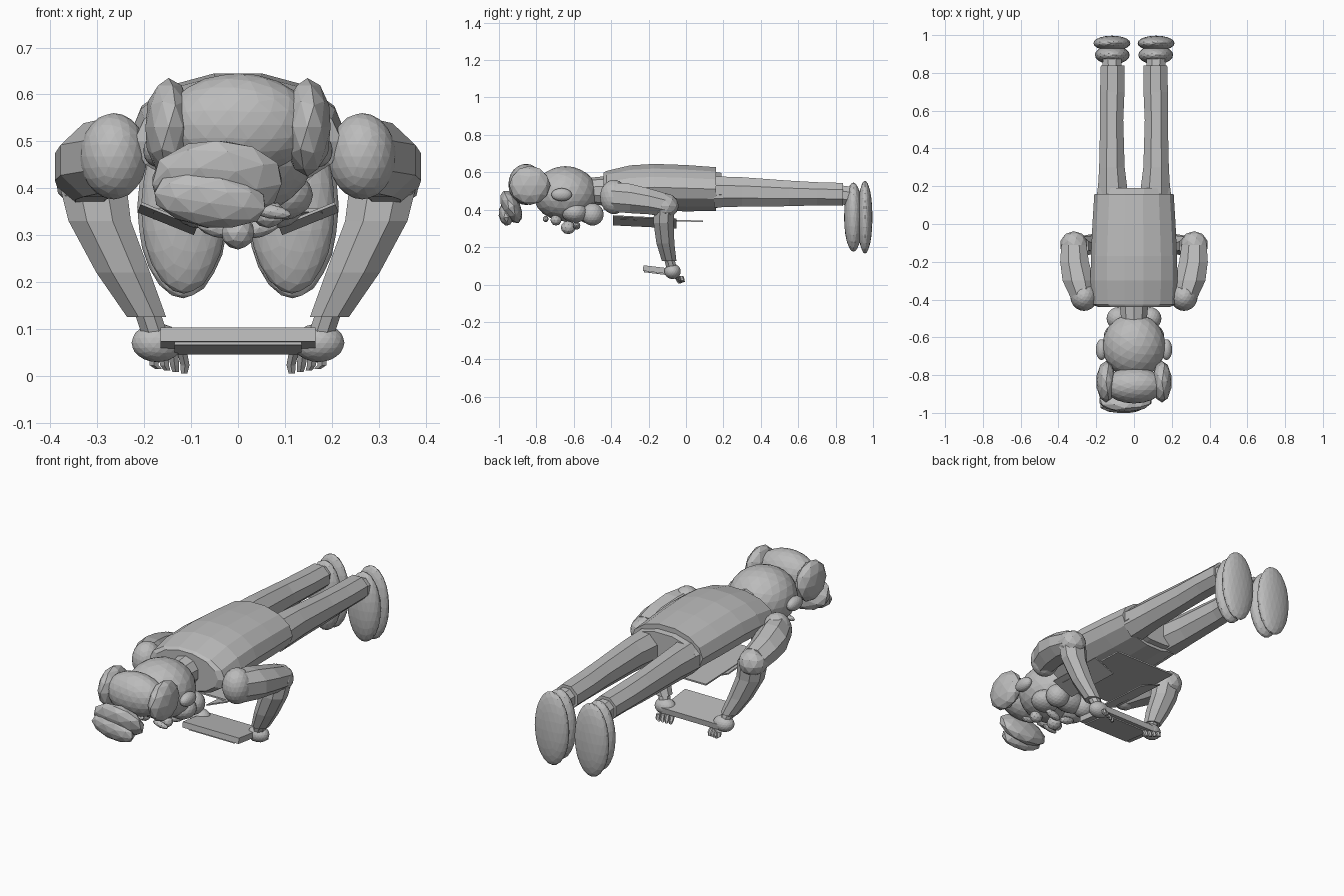
import bpy, bmesh, math
from mathutils import Vector, Matrix, Euler

grey = bpy.data.materials.new("plain_grey")
grey.diffuse_color = (0.5, 0.5, 0.5, 1)


def finish(name, bm):
    bmesh.ops.recalc_face_normals(bm, faces=bm.faces)
    me = bpy.data.meshes.new(name)
    bm.to_mesh(me)
    bm.free()
    me.materials.append(grey)
    ob = bpy.data.objects.new(name, me)
    bpy.context.collection.objects.link(ob)
    return ob


def ball(name, c, r, rot=(0, 0, 0), sub=3):
    bm = bmesh.new()
    bmesh.ops.create_icosphere(bm, subdivisions=sub, radius=1)
    bm.transform(Matrix.LocRotScale(Vector(c), Euler([math.radians(a) for a in rot]), Vector(r)))
    return finish(name, bm)


def box(name, c, size, rot=(0, 0, 0)):
    bm = bmesh.new()
    bmesh.ops.create_cube(bm, size=1)
    bm.transform(Matrix.LocRotScale(Vector(c), Euler([math.radians(a) for a in rot]), Vector(size)))
    return finish(name, bm)


def loft(name, rings, n, along="Y", turn=0.5):
    """Rings are (x, y, z, half width in x, half depth), stacked along one axis."""
    bm = bmesh.new()
    loops = []
    for x, y, z, a, b in rings:
        loop = []
        for i in range(n):
            t = 2 * math.pi * (i + turn) / n
            u, v = a * math.cos(t), b * math.sin(t)
            loop.append(bm.verts.new((x + u, y, z + v) if along == "Y" else (x + u, y + v, z)))
        loops.append(loop)
    for p, q in zip(loops, loops[1:]):
        for i in range(n):
            j = (i + 1) % n
            bm.faces.new((p[i], p[j], q[j], q[i]))
    bm.faces.new(loops[0])
    bm.faces.new(loops[-1])
    return finish(name, bm)


# Torso, hips and neck
loft("torso", [(0, -.44, .50, .19, .10), (0, -.425, .50, .222, .11), (0, -.30, .515, .23, .125),
               (0, -.17, .52, .228, .128), (0, .0, .515, .22, .127), (0, .16, .51, .21, .12)], 14, turn=0)
loft("hips", [(0, .12, .505, .205, .105), (0, .19, .505, .20, .095)], 12)
loft("neck", [(0, -.52, .50, .07, .07), (0, -.42, .50, .08, .08)], 10)
# Chest plate hanging under the torso, with lapels
box("chest_plate", (0, -.13, .345), (.36, .44, .008), (-2, 0, 0))
for s in (-1, 1):
    box("lapel", (s * .15, -.22, .335), (.13, .34, .006), (-3, -s * 22, 0))

for s in (-1, 1):
    # Trouser leg and ankle
    loft("leg", [(s * .112, .15, .495, .088, .09), (s * .117, .30, .495, .073, .085),
                 (s * .118, .55, .487, .066, .074), (s * .115, .70, .485, .07, .067),
                 (s * .113, .84, .482, .068, .066)], 8)
    loft("ankle", [(s * .115, .82, .48, .055, .055), (s * .117, .90, .47, .052, .055)], 8)
    # Shoe upper and sole
    ball("shoe_upper", (s * .115, .895, .36), (.092, .05, .185))
    ball("shoe_sole", (s * .117, .957, .36), (.098, .04, .195))

    # Arm: shoulder, sleeve, elbow, forearm
    ball("shoulder", (s * .265, -.385, .468), (.072, .075, .092))
    loft("upper_arm", [(s * .268, -.40, .468, .068, .085), (s * .295, -.30, .46, .09, .085),
                       (s * .315, -.20, .445, .082, .075), (s * .318, -.11, .425, .072, .068)], 8)
    ball("elbow", (s * .318, -.11, .42), (.074, .072, .068), sub=2)
    loft("forearm", [(s * .312, -.115, .42, .078, .06), (s * .295, -.12, .33, .072, .058),
                     (s * .245, -.11, .22, .062, .052), (s * .195, -.09, .125, .045, .042)], 8, "Z")
    loft("wrist", [(s * .195, -.09, .14, .03, .03), (s * .175, -.075, .08, .03, .03)], 8, "Z")
    # Hand and curled fingers
    ball("palm", (s * .172, -.072, .07), (.055, .044, .041))
    for i in range(4):
        loft("finger", [(s * (.118 + .02 * i), -.055 + .01 * i, .045, .012, .012),
                        (s * (.113 + .022 * i), -.04 + .007 * i, .022, .011, .012),
                        (s * (.115 + .018 * i), -.035 + .007 * i, .005 + .003 * i, .008, .008)], 6, "Z")

# Tablet held between the hands
box("tablet", (0, -.13, .076), (.33, .2, .03), (-7, 0, 0))
box("tablet_screen", (0, -.14, .058), (.27, .17, .006), (-7, 0, 0))

# Head, ears and jaw
ball("head", (0, -.645, .485), (.167, .172, .148))
ball("chin", (0, -.52, .385), (.1, .06, .06))
for s in (-1, 1):
    ball("ear", (s * .172, -.665, .48), (.03, .055, .035))
    ball("jaw", (s * .085, -.50, .375), (.06, .06, .06))
    ball("cheek", (s * .085, -.595, .385), (.075, .07, .055))
    ball("eye", (s * .065, -.695, .345), (.035, .03, .03), sub=2)
    ball("eyebrow", (s * .07, -.75, .35), (.045, .015, .015), (0, s * 10, 0), 2)
    ball("moustache", (s * .045, -.585, .315), (.045, .02, .02), (0, -s * 15, 0), 2)
    # Side puffs of hair
    ball("hair_puff", (s * .148, -.835, .53), (.052, .11, .105), sub=2)
ball("nose", (0, -.63, .305), (.036, .04, .036), sub=2)
# Crown of hair and swept forelock
ball("hair_crown", (0, -.855, .535), (.16, .095, .11))
ball("forelock", (-.045, -.935, .415), (.145, .05, .095), (25, 0, 0), 2)
ball("forelock_tip", (-.06, -.962, .375), (.125, .04, .06), (10, 8, 0), 2)
